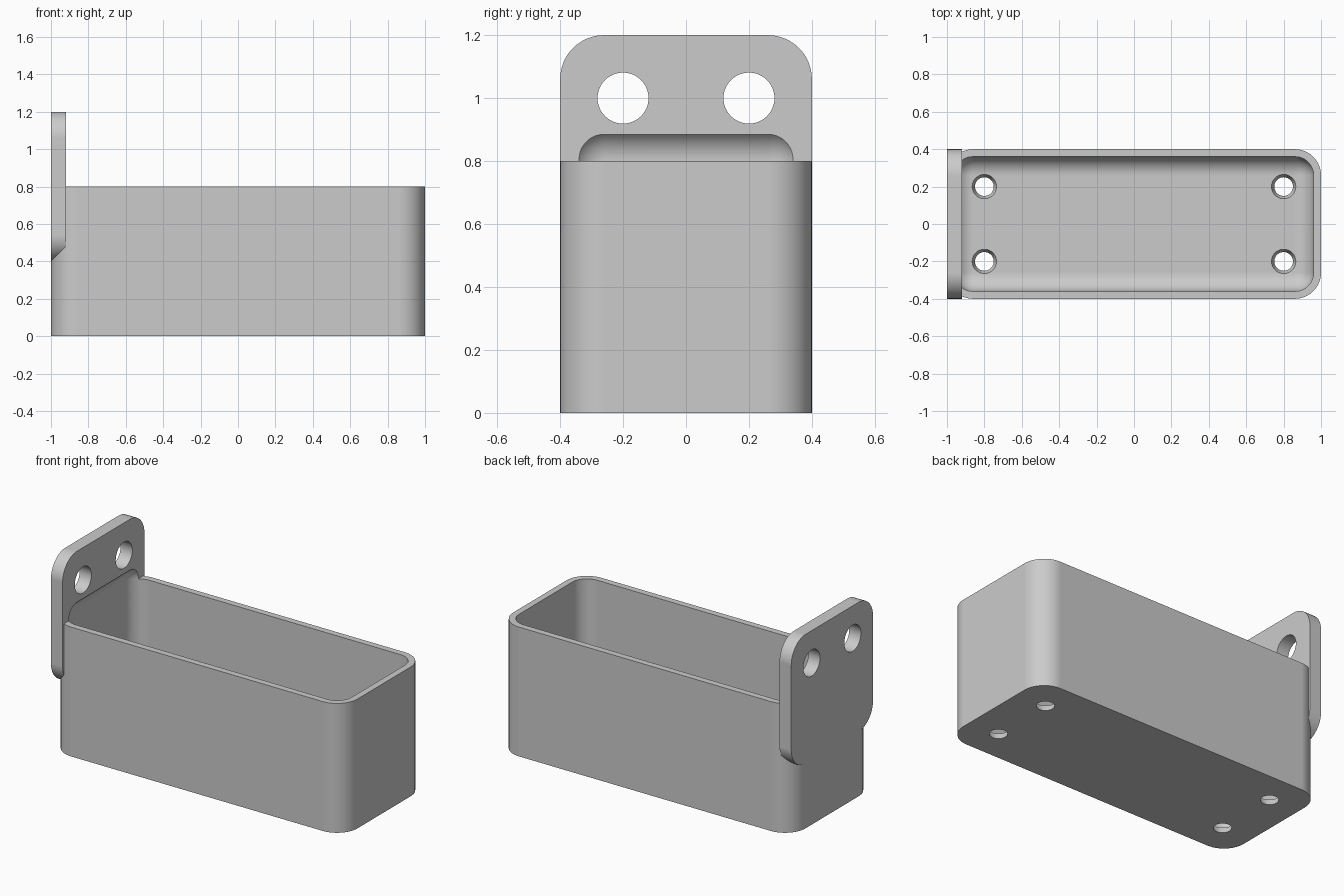
import bpy, bmesh, math
from mathutils import Matrix, Vector

cube = bpy.data.objects.get("Cube")
if cube:
    bpy.data.objects.remove(cube, do_unlink=True)

WALL = 0.04       # tray wall and floor thickness
RADIUS = 0.14     # outer corner radius
PLATE = 0.08      # mounting plate thickness

grey = bpy.data.materials.new("plain grey")
grey.use_nodes = True
colour = (0.6, 0.6, 0.6, 1)
grey.diffuse_color = colour
grey.node_tree.nodes["Principled BSDF"].inputs["Base Color"].default_value = colour


def make_object(name, bm):
    bmesh.ops.recalc_face_normals(bm, faces=bm.faces)
    mesh = bpy.data.meshes.new(name)
    bm.to_mesh(mesh)
    bm.free()
    mesh.materials.append(grey)
    obj = bpy.data.objects.new(name, mesh)
    bpy.context.collection.objects.link(obj)
    return obj


def rounded_block(name, low, high, radius, axis=None):
    """Block between two corners; rounds edges along one axis, or every edge."""
    low, high = Vector(low), Vector(high)
    bm = bmesh.new()
    bmesh.ops.create_cube(bm, size=1)
    size = high - low
    bmesh.ops.transform(bm, verts=bm.verts,
                        matrix=Matrix.Translation((low + high) / 2) @ Matrix.Diagonal((*size, 1)))
    edges = [e for e in bm.edges if axis is None
             or abs(e.verts[0].co[axis] - e.verts[1].co[axis]) > 0.01]
    bmesh.ops.bevel(bm, geom=edges, offset=radius, offset_type='OFFSET',
                    segments=12, profile=0.5, affect='EDGES')
    return make_object(name, bm)


def round_cutter(name, centre, r_low, r_high, depth, sideways=False):
    bm = bmesh.new()
    turn = Matrix.Rotation(math.pi / 2, 4, 'Y') if sideways else Matrix()
    bmesh.ops.create_cone(bm, cap_ends=True, segments=48, radius1=r_low, radius2=r_high,
                          depth=depth, matrix=Matrix.Translation(centre) @ turn)
    return make_object(name, bm)


def finish(obj, cutters):
    """Cut the part, then shade it smooth with crisp edges."""
    bpy.ops.object.select_all(action='DESELECT')
    obj.select_set(True)
    bpy.context.view_layer.objects.active = obj
    for cutter in cutters:
        mod = obj.modifiers.new("cut", 'BOOLEAN')
        mod.operation = 'DIFFERENCE'
        mod.solver = 'EXACT'
        mod.object = cutter
        bpy.ops.object.modifier_apply(modifier=mod.name)
    bpy.ops.object.shade_smooth_by_angle(angle=math.radians(30))
    normals = obj.modifiers.new("even normals", 'WEIGHTED_NORMAL')
    normals.keep_sharp = True


# Open tray and the upright mounting plate at its right end
tray = rounded_block("tray", (-1, -0.4, 0), (1, 0.4, 0.8), RADIUS, axis=2)
plate = rounded_block("mounting_plate", (-1, -0.4, 0.4), (-1 + PLATE, 0.4, 1.2), RADIUS, axis=0)

# Filleted hollow, which also bites a shallow pocket into the plate
hollow = rounded_block("hollow_cutter", (-1 + WALL, -0.4 + WALL, WALL),
                       (1 - WALL, 0.4 - WALL, 0.905), RADIUS - WALL)

# Tapered drain holes in the floor, straight screw holes in the plate
drains = [round_cutter("drain_cutter", (x, y, 0.02), 0.0425, 0.0725, 0.08)
          for x in (-0.8, 0.8) for y in (-0.2, 0.2)]
screws = [round_cutter("screw_cutter", (-1 + PLATE / 2, y, 1.0), 0.081, 0.081, 0.2, sideways=True)
          for y in (-0.2, 0.2)]

finish(tray, [hollow] + drains)
finish(plate, [hollow] + screws)

for cutter in [hollow] + drains + screws:
    bpy.data.objects.remove(cutter, do_unlink=True)
